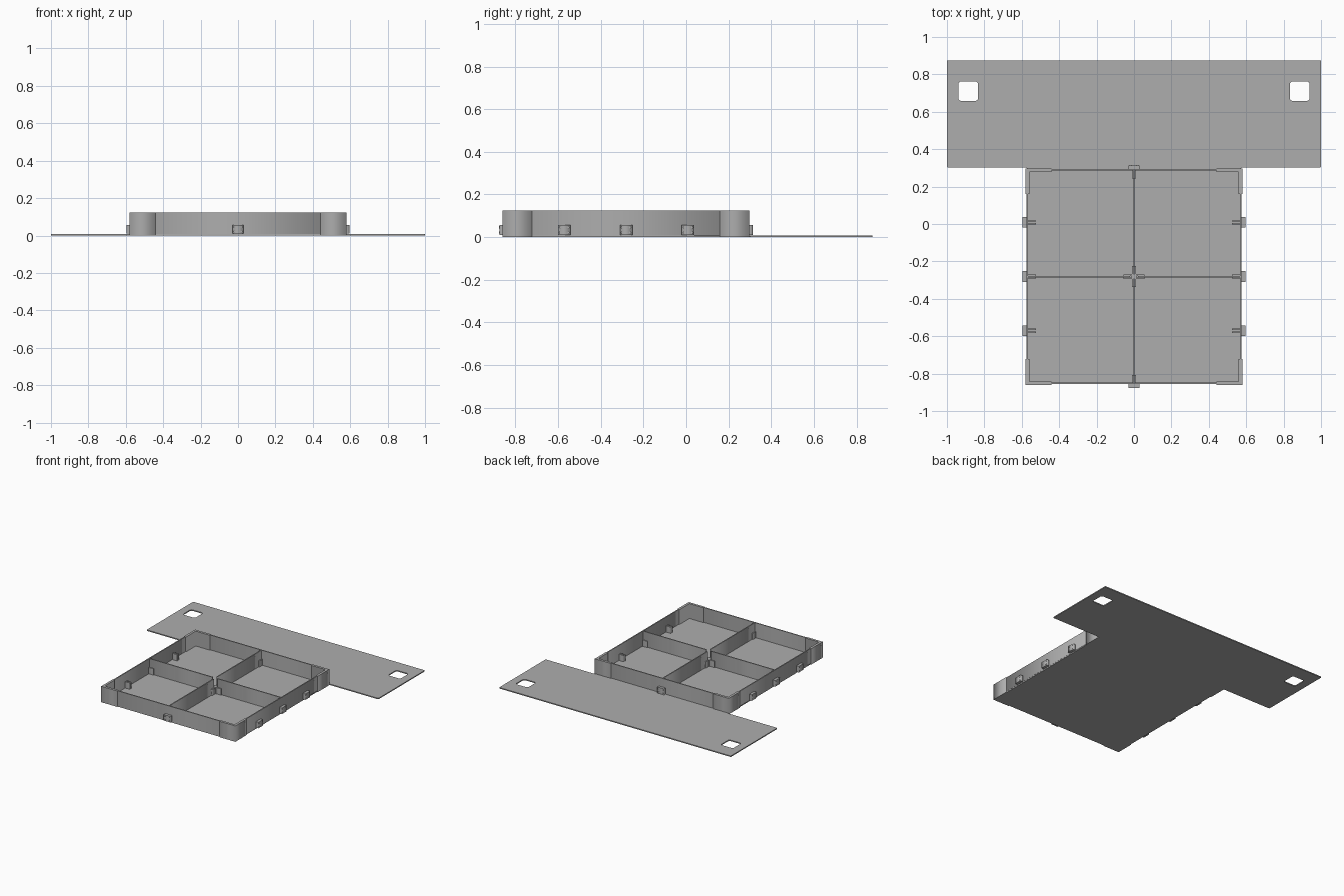
import bpy
import math
from mathutils import Vector

cube = bpy.data.objects.get("Cube")
if cube:
    bpy.data.objects.remove(cube, do_unlink=True)

grey = bpy.data.materials.new("plain_grey")
grey.use_nodes = True
colour = (0.42, 0.42, 0.42, 1)
grey.diffuse_color = colour
grey.node_tree.nodes["Principled BSDF"].inputs["Base Color"].default_value = colour

# Main dimensions
BASE = 0.008          # base sheet thickness
TOP = 0.124           # wall height
HALF = 0.579          # half size of the square tray
MID = -0.281          # tray centre in y
ARM = 0.138           # corner bracket arm length
CLIP_LOW, CLIP_TOP = 0.010, 0.057


def rounded(points, radius, steps=4):
    """Round each corner of a closed outline."""
    result = []
    for i, p in enumerate(points):
        p = Vector(p)
        a = (Vector(points[i - 1]) - p).normalized() * radius
        b = (Vector(points[(i + 1) % len(points)]) - p).normalized() * radius
        for s in range(steps + 1):
            t = math.pi / 2 * s / steps
            result.append(p + a * (1 - math.sin(t)) + b * (1 - math.cos(t)))
    return result


def rect(cx, cy, w, h):
    return [(cx - w / 2, cy - h / 2), (cx + w / 2, cy - h / 2),
            (cx + w / 2, cy + h / 2), (cx - w / 2, cy + h / 2)]


def sheet(name, outlines, z0, z1, loc=(0, 0), turn=0):
    """Extrude flat outlines from z0 to z1; inner outlines become holes."""
    curve = bpy.data.curves.new(name, "CURVE")
    curve.dimensions = "2D"
    curve.fill_mode = "BOTH"
    curve.extrude = (z1 - z0) / 2
    for outline in outlines:
        spline = curve.splines.new("POLY")
        spline.points.add(len(outline) - 1)
        for point, p in zip(spline.points, outline):
            point.co = (p[0], p[1], 0, 1)
        spline.use_cyclic_u = True
    obj = bpy.data.objects.new(name, curve)
    bpy.context.collection.objects.link(obj)
    obj.location = (loc[0], loc[1], (z0 + z1) / 2)
    obj.rotation_euler.z = turn
    curve.materials.append(grey)
    bpy.ops.object.select_all(action="DESELECT")
    obj.select_set(True)
    bpy.context.view_layer.objects.active = obj
    bpy.ops.object.convert(target="MESH")
    return bpy.context.object


def box(name, x, y, z, parent_loc=(0, 0), turn=0):
    """Box from (min, max) ranges, placed at a turned origin."""
    return sheet(name, [[(x[0], y[0]), (x[1], y[0]), (x[1], y[1]), (x[0], y[1])]],
                 z[0], z[1], parent_loc, turn)


# Base sheet: wide back strip plus tray floor, with two rounded openings
W = HALF - 0.006
front, step, back = MID - W, 0.302, 0.875
tee = [(-W, front), (W, front), (W, step), (1, step),
       (1, back), (-1, back), (-1, step), (-W, step)]
holes = [rounded(rect(s * 0.886, 0.71, 0.106, 0.104), 0.016) for s in (-1, 1)]
sheet("base_sheet", [rounded(tee, 0.006)] + holes, 0, BASE)

# Four walls and corner brackets, turned about the tray centre
for i, side in enumerate(("right", "back", "left", "front")):
    turn = math.pi / 2 * i
    box(side + "_wall", (HALF - 0.013, HALF - 0.005), (-HALF + 0.013, HALF - 0.013),
        (BASE, TOP), (0, MID), turn)
    inner = HALF - 0.019
    elbow = [(HALF, HALF), (HALF - ARM, HALF), (HALF - ARM, inner),
             (inner, inner), (inner, HALF - ARM), (HALF, HALF - ARM)]
    sheet(side + "_corner_bracket", [elbow], 0, TOP, (0, MID), turn)

# Dividers stop short of the middle, leaving an open centre
for i, side in enumerate(("right", "back", "left", "front")):
    box(side + "_divider", (0.022, HALF - 0.013), (-0.004, 0.004),
        (BASE, TOP), (0, MID), math.pi / 2 * i)

# Cross-shaped centre clip with slotted arms
for i in range(4):
    for s in (-1, 1):
        ys = sorted((s * 0.004, s * 0.012))
        box("centre_clip_prong", (0.010, 0.056), ys, (BASE, CLIP_TOP),
            (0, MID), math.pi / 2 * i)
box("centre_clip_core", (-0.014, 0.014), (-0.014, 0.014), (BASE, CLIP_TOP), (0, MID))


def wall_clip(name, offset, turn):
    """Outer block through the wall, two inner prongs and four small studs."""
    origin = (-math.sin(turn) * offset, MID + math.cos(turn) * offset)
    box(name + "_block", (HALF - 0.010, HALF + 0.016), (-0.029, 0.029),
        (CLIP_LOW, CLIP_TOP), origin, turn)
    for s in (-1, 1):
        box(name + "_prong", (HALF - 0.054, HALF - 0.008),
            sorted((s * 0.004, s * 0.011)), (BASE, CLIP_TOP), origin, turn)
        for z in (0.021, 0.046):
            reach = Vector((HALF + 0.016, s * 0.019))
            c, n = math.cos(turn), math.sin(turn)
            bpy.ops.mesh.primitive_cylinder_add(
                vertices=12, radius=0.005, depth=0.002,
                location=(origin[0] + c * reach.x - n * reach.y,
                          origin[1] + n * reach.x + c * reach.y, z),
                rotation=(0, math.pi / 2, turn))
            stud = bpy.context.object
            stud.name = name + "_stud"
            stud.data.materials.append(grey)


# Three clips on each side wall, one on the front and back walls
for offset in (-0.29, 0, 0.29):
    wall_clip("right_clip", offset, 0)
    wall_clip("left_clip", offset, math.pi)
wall_clip("back_clip", 0, math.pi / 2)
wall_clip("front_clip", 0, -math.pi / 2)
